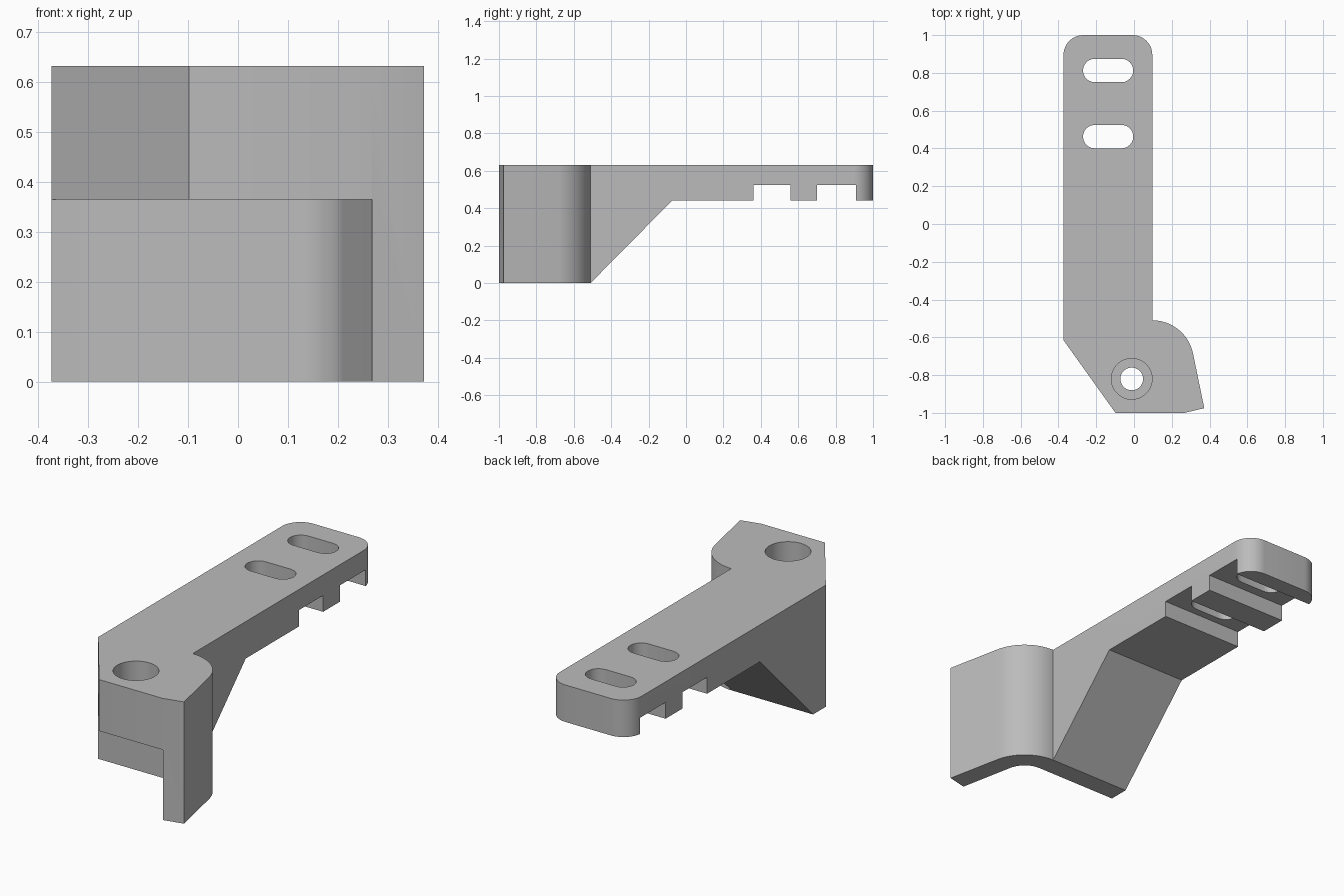
import bpy, bmesh, math
from mathutils import Vector

cube = bpy.data.objects.get("Cube")
if cube:
    bpy.data.objects.remove(cube, do_unlink=True)

grey = bpy.data.materials.new("light grey")
grey.use_nodes = True
grey.diffuse_color = (0.5, 0.5, 0.5, 1)
grey.node_tree.nodes["Principled BSDF"].inputs["Base Color"].default_value = (0.5, 0.5, 0.5, 1)


def arc(cx, cy, r, start, end, steps=12):
    """Points along a circular arc, angles in degrees."""
    angles = [math.radians(start + (end - start) * i / steps) for i in range(steps + 1)]
    return [(cx + r * math.cos(a), cy + r * math.sin(a)) for a in angles]


def prism(name, outline, low, high, axis="Z"):
    """Extrude a closed outline along Z (points x, y) or X (points y, z)."""
    place = (lambda a, b: (a, b, low)) if axis == "Z" else (lambda a, b: (low, a, b))
    push = Vector((0, 0, high - low)) if axis == "Z" else Vector((high - low, 0, 0))
    bm = bmesh.new()
    face = bm.faces.new([bm.verts.new(place(*p)) for p in outline])
    top = bmesh.ops.extrude_face_region(bm, geom=[face])["geom"]
    bmesh.ops.translate(bm, vec=push, verts=[v for v in top if isinstance(v, bmesh.types.BMVert)])
    bmesh.ops.recalc_face_normals(bm, faces=bm.faces)
    mesh = bpy.data.meshes.new(name)
    bm.to_mesh(mesh)
    bm.free()
    mesh.materials.append(grey)
    obj = bpy.data.objects.new(name, mesh)
    bpy.context.collection.objects.link(obj)
    return obj


def cut(body, cutter):
    """Subtract the cutter from the body and discard it."""
    cutter.hide_render = True
    mod = body.modifiers.new("cut", "BOOLEAN")
    mod.operation = "DIFFERENCE"
    mod.solver = "EXACT"
    mod.object = cutter
    bpy.context.view_layer.objects.active = body
    bpy.ops.object.modifier_apply(modifier=mod.name)
    bpy.data.objects.remove(cutter, do_unlink=True)


# Main dimensions
TOP = 0.632
LEFT, RIGHT = -0.373, 0.097
CORNER = 0.105
BEND = (RIGHT, -0.73)
WALL = 0.105
OUTER = 0.22
TILT = 12

# Bracket body: rounded arm, bent wing and angled front corner
outline = arc(RIGHT - CORNER, 1 - CORNER, CORNER, 0, 90)
outline += arc(LEFT + CORNER, 1 - CORNER, CORNER, 90, 180)
outline += [(LEFT, -0.615), (-0.098, -1), (0.267, -1), (0.372, -0.975)]
outline += arc(*BEND, OUTER, TILT, 90, 20)
body = prism("bracket", outline, 0, TOP)

# Arm underside: sloped gusset and two cross notches
under = [(-0.61, -0.1), (-0.51, 0), (-0.075, 0.44)]
for start, end in ((0.36, 0.56), (0.70, 0.91)):
    under += [(start, 0.44), (start, 0.525), (end, 0.525), (end, 0.44)]
under += [(1.2, 0.44), (1.2, -0.1)]
cut(body, prism("underside_cutter", under, -0.6, 0.6, "X"))

# Front pocket that leaves a thin bent wall below the block
inner = arc(*BEND, OUTER - WALL, TILT, 90, 20)
pocket = [(-0.6, -1.2), (0.309, -1.2)] + inner + [(-0.6, -0.615)]
cut(body, prism("pocket_cutter", pocket, -0.1, 0.365))

# Adjustment slots
for y in (0.8125, 0.4625):
    slot = arc(-0.066, y, 0.062, -90, 90) + arc(-0.208, y, 0.062, 90, 270)
    cut(body, prism("slot_cutter", slot, 0.3, 0.8))

# Counterbored bolt hole
for radius, floor in ((0.06, 0.2), (0.108, 0.47)):
    hole = arc(-0.012, -0.82, radius, 0, 360, 48)[:-1]
    cut(body, prism("hole_cutter", hole, floor, 0.8))

# Smooth the curved walls, keep the edges sharp
bpy.ops.object.select_all(action="DESELECT")
body.select_set(True)
bpy.context.view_layer.objects.active = body
bpy.ops.object.shade_smooth_by_angle(angle=math.radians(25))
